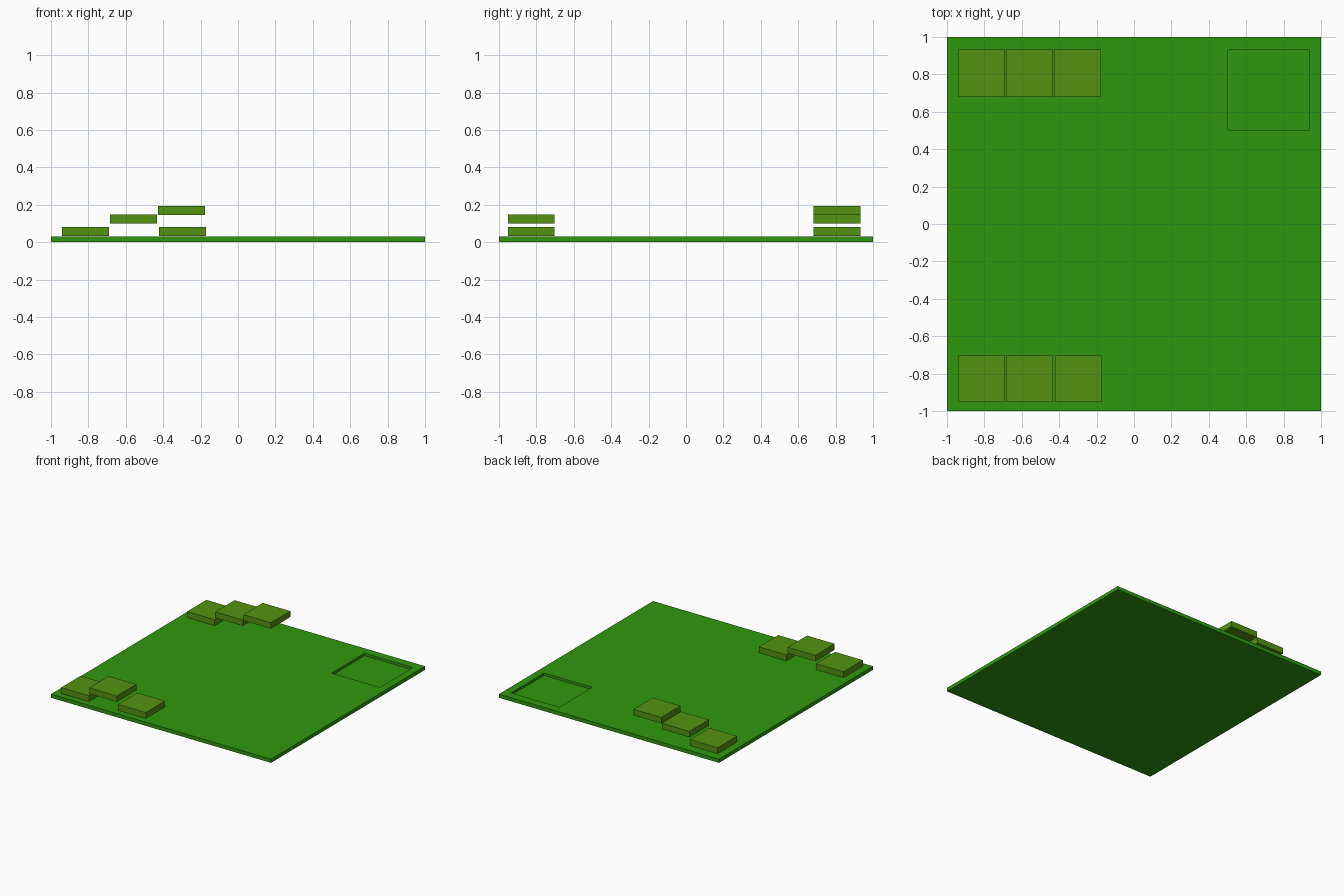
import bpy, bmesh

if "Cube" in bpy.data.objects:
    bpy.data.objects.remove(bpy.data.objects["Cube"])


def material(name, color):
    m = bpy.data.materials.new(name)
    m.diffuse_color = (*color, 1.0)
    m.use_nodes = True
    m.node_tree.nodes["Principled BSDF"].inputs["Base Color"].default_value = m.diffuse_color
    return m


GRASS = material("grass_green", (0.028, 0.315, 0.004))
OLIVE = material("olive_green", (0.087, 0.29, 0.005))


def box_bmesh(lo, hi):
    bm = bmesh.new()
    bmesh.ops.create_cube(bm, size=1.0)
    for v in bm.verts:
        v.co = [lo[i] if v.co[i] < 0 else hi[i] for i in range(3)]
    return bm


def finish(bm, name, mat):
    bmesh.ops.recalc_face_normals(bm, faces=bm.faces)
    mesh = bpy.data.meshes.new(name)
    bm.to_mesh(mesh)
    bm.free()
    mesh.materials.append(mat)
    ob = bpy.data.objects.new(name, mesh)
    bpy.context.collection.objects.link(ob)
    return ob


# Ground slab with a shallow square pit in the back right corner
BASE_TOP, PIT_FLOOR = 0.03, 0.01
bm = box_bmesh((-1, -1, 0), (1, 1, BASE_TOP))
bm.normal_update()
top = max(bm.faces, key=lambda f: f.normal.z)
bmesh.ops.inset_region(bm, faces=[top], thickness=0.1)
for v in top.verts:
    v.co.x = 0.50 if v.co.x < 0 else 0.938
    v.co.y = 0.503 if v.co.y < 0 else 0.93
pit = bmesh.ops.extrude_discrete_faces(bm, faces=[top])["faces"][0]
for v in pit.verts:
    v.co.z = PIT_FLOOR
finish(bm, "ground_slab", GRASS)

# Two rows of floating square platforms: (x, y, z) of the lower corner
W, H = 0.251, 0.049
FRONT_Y, BACK_Y = -0.953, 0.681
platforms = {
    "back_platform": [(-0.94, BACK_Y, 0.033), (-0.684, BACK_Y, 0.099), (-0.428, BACK_Y, 0.145)],
    "front_platform": [(-0.94, FRONT_Y, 0.033), (-0.684, FRONT_Y, 0.099), (-0.422, FRONT_Y, 0.033)],
}
for name, corners in platforms.items():
    for i, (x, y, z) in enumerate(corners, 1):
        finish(box_bmesh((x, y, z), (x + W, y + W, z + H)), f"{name}_{i}", OLIVE)
